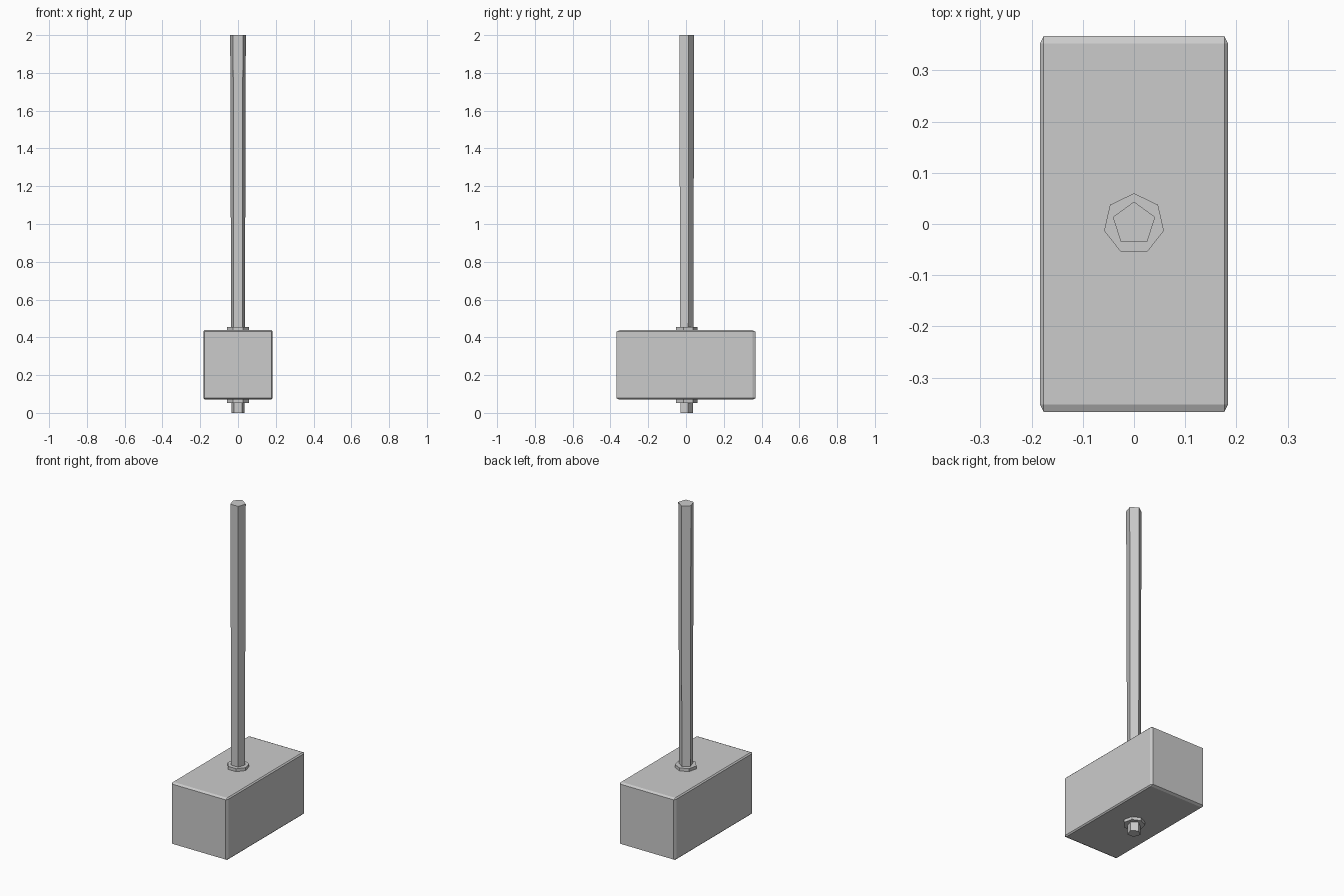
import bpy, bmesh
from math import pi, cos, sin

if "Cube" in bpy.data.objects:
    bpy.data.objects.remove(bpy.data.objects["Cube"])

def finish(bm, name):
    bmesh.ops.recalc_face_normals(bm, faces=bm.faces)
    me = bpy.data.meshes.new(name)
    bm.to_mesh(me)
    bm.free()
    ob = bpy.data.objects.new(name, me)
    bpy.context.collection.objects.link(ob)
    return ob

def prism(name, sides, r0, r1, z0, z1):
    """Tapered prism with one corner pointing to +y."""
    bm = bmesh.new()
    rings = []
    for r, z in ((r0, z0), (r1, z1)):
        angles = [pi / 2 + 2 * pi * i / sides for i in range(sides)]
        rings.append([bm.verts.new((r * cos(a), r * sin(a), z)) for a in angles])
    low, top = rings
    bm.faces.new(low[::-1])
    bm.faces.new(top)
    for i in range(sides):
        j = (i + 1) % sides
        bm.faces.new((low[i], low[j], top[j], top[i]))
    return finish(bm, name)

MID = 0.254    # height of the head's centre
SIZE = 0.367   # head width and height

# Head: chamfered cube stretched to double length along y
bm = bmesh.new()
bmesh.ops.create_cube(bm, size=SIZE)
bmesh.ops.bevel(bm, geom=bm.edges[:], offset=0.007, segments=1,
                affect='EDGES', profile=0.5)
for v in bm.verts:
    v.co.y *= 2
    v.co.z += MID
finish(bm, "hammer_head")

# Seven-sided collar running through the head
prism("collar", 7, 0.06, 0.06, MID - 0.201, MID + 0.201)

# Five-sided handle, slightly wider at the top
prism("handle", 5, 0.037, 0.0435, 0.0, 2.0)
